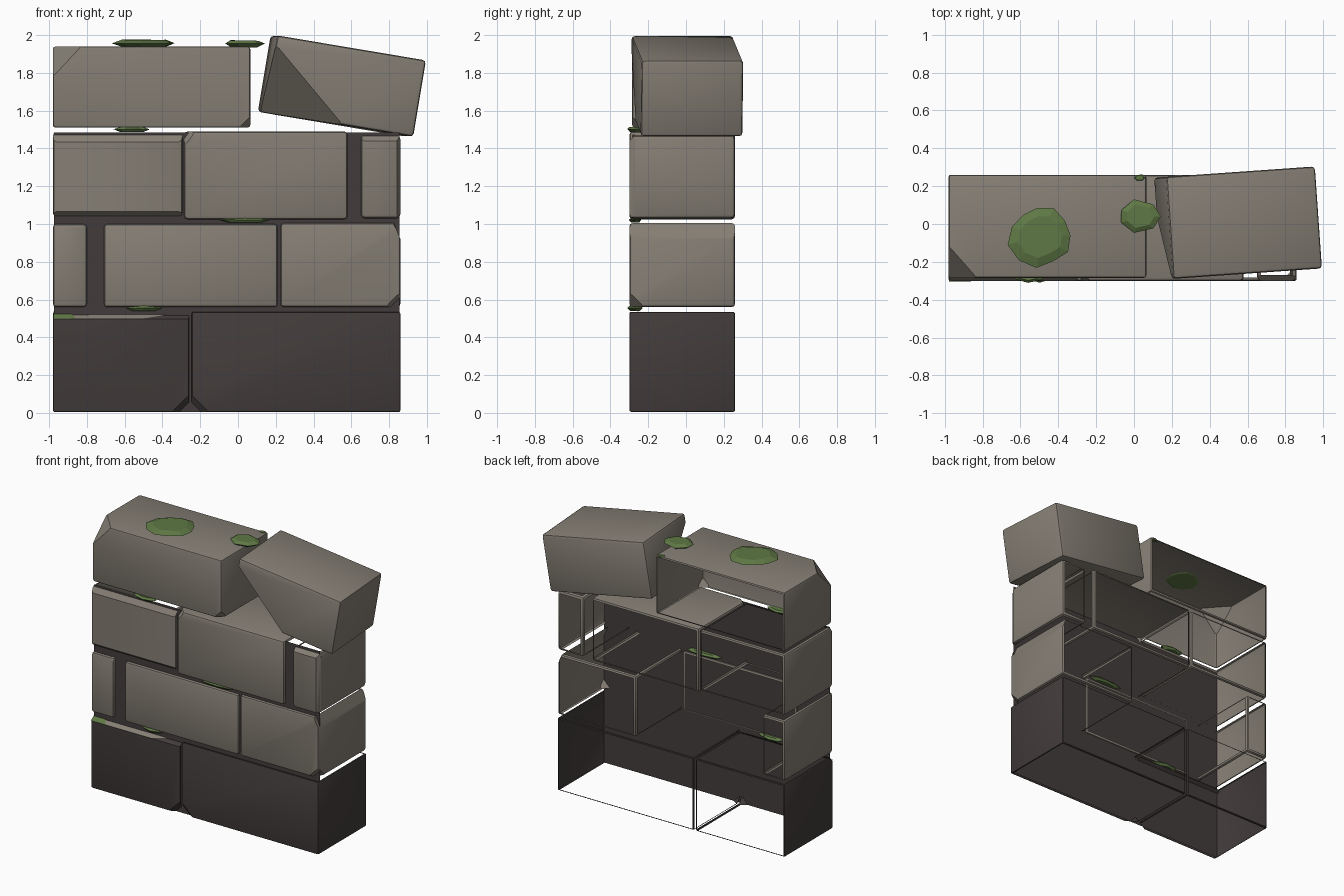
import bpy, bmesh, math, random
from mathutils import Vector, Euler

random.seed(4)
if "Cube" in bpy.data.objects:
    bpy.data.objects.remove(bpy.data.objects["Cube"])


def material(name, rgb):
    m = bpy.data.materials.new(name)
    m.use_nodes = True
    m.diffuse_color = (*rgb, 1)
    m.node_tree.nodes["Principled BSDF"].inputs["Base Color"].default_value = (*rgb, 1)
    return m


STONE = material("warm grey stone", (0.235, 0.21, 0.175))
DARK = material("dark stone", (0.055, 0.046, 0.044))
MOSS = material("moss green", (0.115, 0.19, 0.06))

AXES = {"+x": Vector((1, 0, 0)), "-x": Vector((-1, 0, 0)), "+y": Vector((0, 1, 0)),
        "-y": Vector((0, -1, 0)), "+z": Vector((0, 0, 1)), "-z": Vector((0, 0, -1))}
FRONT, BACK, MORTAR = -0.30, 0.26, -0.274


def finish(bm, name, mats):
    mesh = bpy.data.meshes.new(name)
    bm.to_mesh(mesh)
    bm.free()
    ob = bpy.data.objects.new(name, mesh)
    bpy.context.collection.objects.link(ob)
    for m in mats:
        mesh.materials.append(m)
    return ob


def block(name, xs, ys, zs, mat, keep, chips=(), bevel=0.018, chip_mat=None):
    """Rounded stone with only the listed sides; chips are signed cut lengths from a corner."""
    lo, hi = Vector((xs[0], ys[0], zs[0])), Vector((xs[1], ys[1], zs[1]))
    bm = bmesh.new()
    bmesh.ops.create_cube(bm, size=1)
    for v in bm.verts:
        v.co = (lo + hi) / 2 + v.co * (hi - lo)
    bmesh.ops.bevel(bm, geom=bm.edges[:], offset=bevel, segments=2, profile=0.5,
                    affect='EDGES', clamp_overlap=True)
    for chip in chips:
        corner = Vector([hi[i] if c > 0 else lo[i] for i, c in enumerate(chip)])
        normal = Vector([1 / c if c else 0 for c in chip])
        axis = next(i for i, c in enumerate(chip) if c)
        corner[axis] -= chip[axis]
        normal.normalize()
        cut = bmesh.ops.bisect_plane(bm, geom=bm.verts[:] + bm.edges[:] + bm.faces[:],
                                     plane_co=corner, plane_no=normal, clear_outer=True)
        rim = [e for e in cut["geom_cut"] if isinstance(e, bmesh.types.BMEdge)]
        for f in bmesh.ops.edgeloop_fill(bm, edges=rim)["faces"]:
            f.material_index = 1
    bmesh.ops.recalc_face_normals(bm, faces=bm.faces[:])
    gone = [f for f in bm.faces
            if any(f.normal.dot(d) > 0.995 for k, d in AXES.items() if k not in keep)]
    bmesh.ops.delete(bm, geom=gone, context='FACES')
    ob = finish(bm, name, [mat, chip_mat or mat])
    bpy.ops.object.select_all(action='DESELECT')
    ob.select_set(True)
    bpy.context.view_layer.objects.active = ob
    bpy.ops.object.shade_smooth_by_angle(angle=math.radians(30))
    return ob


def wall_brick(name, xs, zs, mat, end="", chips=(), **kw):
    # corner bricks wrap around to the back edge, inner ones are shallow
    back = BACK if end else MORTAR + 0.01
    return block(name, xs, (FRONT, back), zs, mat, ["-y", end], chips, **kw)


def moss(name, centre, rx, ry, height, sides=9):
    """Ragged low cushion, widest at mid height."""
    bm = bmesh.new()
    ragged = [random.uniform(0.82, 1.08) for _ in range(sides)]
    rings = []
    for scale, z in ((0.65, 0), (1, 0.55), (0.7, 1)):
        ring = []
        for i, r in enumerate(ragged):
            a = math.tau * i / sides
            ring.append(bm.verts.new((centre[0] + rx * r * scale * math.cos(a),
                                      centre[1] + ry * r * scale * math.sin(a),
                                      centre[2] + height * z * random.uniform(0.85, 1))))
        rings.append(ring)
    for a, b in zip(rings, rings[1:]):
        for i in range(sides):
            j = (i + 1) % sides
            bm.faces.new((a[i], a[j], b[j], b[i]))
    bm.faces.new(rings[0][::-1])
    bm.faces.new(rings[-1])
    return finish(bm, name, [MOSS])


# Mortar sheet behind the bricks
bm = bmesh.new()
bm.faces.new([bm.verts.new((x, MORTAR, z)) for x, z in
              ((-0.975, 0.005), (0.855, 0.005), (0.855, 1.485), (-0.975, 1.485))])
finish(bm, "mortar_sheet", [DARK])

# Bottom course, dark footing stones
wall_brick("footing_right", (-0.98, -0.26), (0.005, 0.535), DARK, "-x",
           [(0, -0.05, 0.038), (0.09, -0.06, -0.09)], bevel=0.01, chip_mat=None)
wall_brick("footing_left", (-0.245, 0.86), (0.005, 0.535), DARK, "+x",
           [(-0.09, -0.06, -0.09)], bevel=0.01)

# Pale worn ledge along the top of the right footing
bm = bmesh.new()
bm.faces.new([bm.verts.new(p) for p in
              ((-0.975, FRONT - 0.001, 0.498), (-0.5, FRONT - 0.001, 0.5),
               (-0.28, -0.255, 0.536), (-0.975, -0.252, 0.536))])
finish(bm, "worn_ledge", [STONE])

# Second course
wall_brick("course2_right", (-0.98, -0.80), (0.56, 1.0), STONE, "-x",
           [(0.03, -0.02, 0.05)])
wall_brick("course2_middle", (-0.71, 0.21), (0.56, 1.0), STONE)
wall_brick("course2_left", (0.225, 0.86), (0.56, 1.005), STONE, "+x",
           [(0.035, 0, 0.085), (0.08, -0.08, -0.08), (0.05, -0.04, 0.05)])

# Third course
wall_brick("course3_right", (-0.98, -0.295), (1.04, 1.485), STONE, "-x",
           [(0, -0.035, 0.05), (0, -0.03, -0.025)])
block("course3_middle", (-0.285, 0.58), (FRONT, BACK), (1.025, 1.49), STONE,
      ["-y", "+z"], [(-0.06, -0.05, 0.08)])
wall_brick("course3_left", (0.65, 0.86), (1.03, 1.47), STONE, "+x",
           [(0, -0.03, 0.03), (0.02, -0.03, 0)], bevel=0.022)

# Top stones: one hollow capstone and one tipped loose block
block("capstone", (-0.98, 0.065), (-0.285, BACK), (1.51, 1.94), STONE,
      ["-y", "-x", "+x", "+z"], [(-0.15, -0.17, 0.16), (0.06, -0.06, -0.06)], bevel=0.014)
loose = block("loose_block", (-0.4, 0.4), (-0.27, 0.27), (-0.205, 0.205), STONE,
              list(AXES), [(-0.42, -0.35, -0.36)], bevel=0.018)
loose.location = (0.55, 0.005, 1.73)
loose.rotation_euler = Euler((0, math.radians(9.5), math.radians(4)))

# Moss on top and in the joints
moss("moss_top_large", (-0.49, -0.06, 1.935), 0.175, 0.17, 0.042, 11)
moss("moss_top_small", (0.03, 0.04, 1.935), 0.13, 0.09, 0.04, 7)
moss("moss_top_corner", (0.03, 0.245, 1.925), 0.035, 0.02, 0.02, 6)
for name, x, z, rx in (("joint_moss_high", -0.56, 1.487, 0.11), ("joint_moss_mid", 0.04, 1.008, 0.165),
                       ("joint_moss_low", -0.5, 0.54, 0.1)):
    moss(name, (x, -0.27, z), rx, 0.038, 0.028, 8)
bm = bmesh.new()
bm.faces.new([bm.verts.new(p) for p in
              ((-0.977, FRONT - 0.004, 0.5), (-0.86, FRONT - 0.004, 0.5),
               (-0.89, -0.256, 0.538), (-0.977, -0.256, 0.538))])
finish(bm, "ledge_moss", [MOSS])
